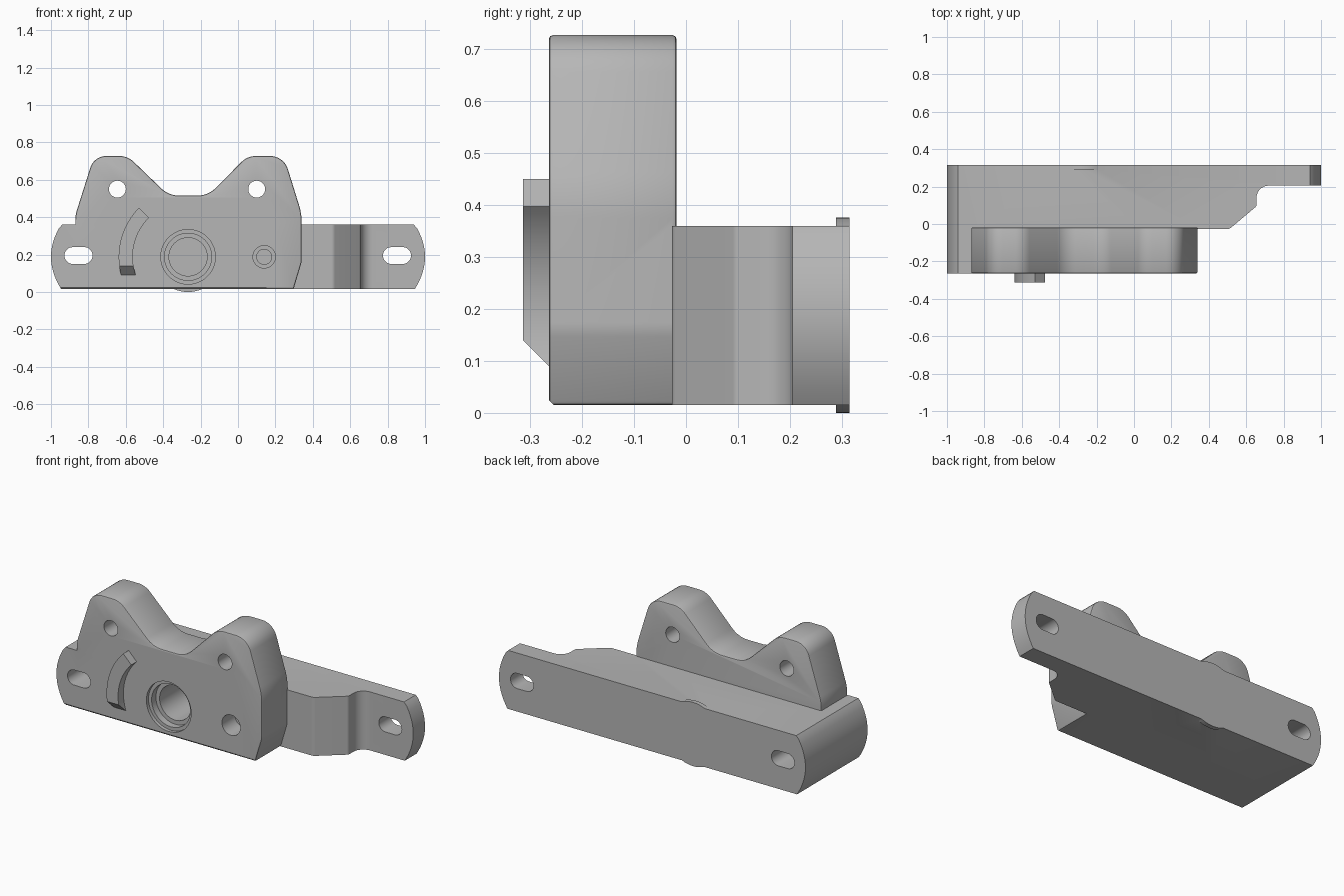
import bpy, bmesh, math
from mathutils import Vector

if "Cube" in bpy.data.objects:
    bpy.data.objects.remove(bpy.data.objects["Cube"])

grey = bpy.data.materials.new("cast_grey")
grey.diffuse_color = (0.47, 0.47, 0.47, 1)
grey.use_nodes = True
grey.node_tree.nodes["Principled BSDF"].inputs["Base Color"].default_value = grey.diffuse_color


def fillet(corners, n=8):
    """Round polygon corners given as (u, v, radius)."""
    out = []
    for i, (u, v, r) in enumerate(corners):
        p = Vector((u, v))
        if not r:
            out.append((u, v))
            continue
        a = (Vector(corners[i - 1][:2]) - p).normalized()
        b = (Vector(corners[(i + 1) % len(corners)][:2]) - p).normalized()
        half = a.angle(b) / 2
        c = p + (a + b).normalized() * r / math.sin(half)
        s = p + a * r / math.tan(half) - c
        e = p + b * r / math.tan(half) - c
        sweep = s.angle_signed(e)
        for k in range(n + 1):
            t = -sweep * k / n
            out.append((c.x + s.x * math.cos(t) - s.y * math.sin(t),
                        c.y + s.x * math.sin(t) + s.y * math.cos(t)))
    return out


def prism(name, pts, axis, lo, hi):
    """Extrude an outline along an axis: y uses (x,z), z uses (x,y), x uses (y,z)."""
    place = {"x": lambda u, v, w: (w, u, v), "y": lambda u, v, w: (u, w, v),
             "z": lambda u, v, w: (u, v, w)}[axis]
    bm = bmesh.new()
    rings = [[bm.verts.new(place(u, v, w)) for u, v in pts] for w in (lo, hi)]
    bm.faces.new(rings[0])
    bm.faces.new(rings[1])
    for i in range(len(pts)):
        j = (i + 1) % len(pts)
        bm.faces.new((rings[0][i], rings[0][j], rings[1][j], rings[1][i]))
    bmesh.ops.recalc_face_normals(bm, faces=bm.faces)
    me = bpy.data.meshes.new(name)
    bm.to_mesh(me)
    bm.free()
    ob = bpy.data.objects.new(name, me)
    me.materials.append(grey)
    bpy.context.collection.objects.link(ob)
    return ob


def circle(cx, cz, r, n=48):
    return [(cx + r * math.cos(2 * math.pi * k / n), cz + r * math.sin(2 * math.pi * k / n)) for k in range(n)]


def apply_modifiers(ob):
    bpy.context.view_layer.objects.active = ob
    for m in list(ob.modifiers):
        bpy.ops.object.modifier_apply(modifier=m.name)


def combine(ob, other, op):
    m = ob.modifiers.new(op.lower(), "BOOLEAN")
    m.operation, m.solver, m.object = op, "EXACT", other
    apply_modifiers(ob)
    bpy.data.objects.remove(other)


FRONT, BACK, LOW, TOP = -0.264, 0.315, 0.015, 0.36
CX, CZ = -0.267, 0.188

# Mounting base: plan outline trimmed to bowed ends
body = prism("bracket_body", fillet([
    (-1.1, FRONT, 0), (0.2, FRONT, 0), (0.2, -0.027, 0), (0.51, -0.027, 0.03),
    (0.655, 0.095, 0.02), (0.655, 0.205, 0.065), (1.1, 0.205, 0), (1.1, BACK, 0),
    (-1.1, BACK, 0)]), "z", LOW, TOP)
end = [(0.945, LOW), (0.957, 0.035)]
end += [(1 - 0.043 * t * t, CZ + 0.153 * t) for t in [k / 6 for k in range(-5, 6)]]
end += [(0.957, 0.341), (0.94, TOP)]
combine(body, prism("end_trim", end + [(-x, z) for x, z in reversed(end)], "y", -1, 1), "INTERSECT")

# Twin-lobed front plate with softened rims
plate = prism("front_plate", fillet([
    (-0.87, LOW, 0), (-0.87, 0.41, 0.2), (-0.77, 0.727, 0.09), (-0.59, 0.727, 0.11),
    (-0.37, 0.515, 0.14), (-0.16, 0.515, 0.14), (0.05, 0.727, 0.11),
    (0.245, 0.727, 0.1), (0.34, 0.42, 0.3), (0.34, 0.16, 0.1), (0.297, LOW, 0)]),
    "y", FRONT, -0.018)
bev = plate.modifiers.new("rim", "BEVEL")
bev.width, bev.segments, bev.limit_method, bev.angle_limit = 0.008, 2, "ANGLE", math.radians(60)
apply_modifiers(plate)
combine(body, plate, "UNION")

# Round back pad
combine(body, prism("back_pad", circle(CX, CZ, 0.188, 64), "y", 0.289, BACK), "UNION")

# Chamfer along the lower front edge
combine(body, prism("chamfer", [(FRONT - 0.02, LOW - 0.01), (FRONT + 0.02, LOW - 0.01),
                                (FRONT - 0.02, LOW + 0.03)], "x", -1.1, 0.5), "DIFFERENCE")

# Stepped main bore, stepped small hole, two through holes: x, z, radius, depth
for x, z, r, depth in [(CX, CZ, 0.146, 0.02), (CX, CZ, 0.126, 0.06), (CX, CZ, 0.102, 0.36),
                       (0.14, CZ, 0.06, 0.12), (0.14, CZ, 0.04, 0.25),
                       (-0.645, 0.55, 0.045, 0.5), (0.1, 0.55, 0.045, 0.5)]:
    combine(body, prism("hole", circle(x, z, r), "y", FRONT - 0.1, FRONT + depth), "DIFFERENCE")

# Mounting slots at both ends
for x in (-0.853, 0.85):
    slot = [(px + (0.03 if px > x else -0.03), pz) for px, pz in circle(x + 1e-4, 0.195, 0.045, 32)]
    combine(body, prism("slot", slot, "y", -1, 1), "DIFFERENCE")

# Curved stop rib with a sloped lower end
arc = [math.radians(135 + 75 * k / 20) for k in range(21)]
rib = prism("stop_rib", [(CX + 0.371 * math.cos(a), CZ + 0.371 * math.sin(a)) for a in arc]
            + [(CX + 0.296 * math.cos(a), CZ + 0.296 * math.sin(a)) for a in reversed(arc)],
            "y", -0.314, FRONT + 0.01)
combine(rib, prism("slope", [(-0.334, 0.16), (-0.244, 0.07), (-0.244, -0.2), (-0.334, -0.2)],
                   "x", -1, 0), "DIFFERENCE")

# Smooth curved walls, keep hard edges
for ob in (body, rib):
    bpy.ops.object.select_all(action="DESELECT")
    ob.select_set(True)
    bpy.context.view_layer.objects.active = ob
    bpy.ops.object.shade_smooth_by_angle(angle=math.radians(30))
